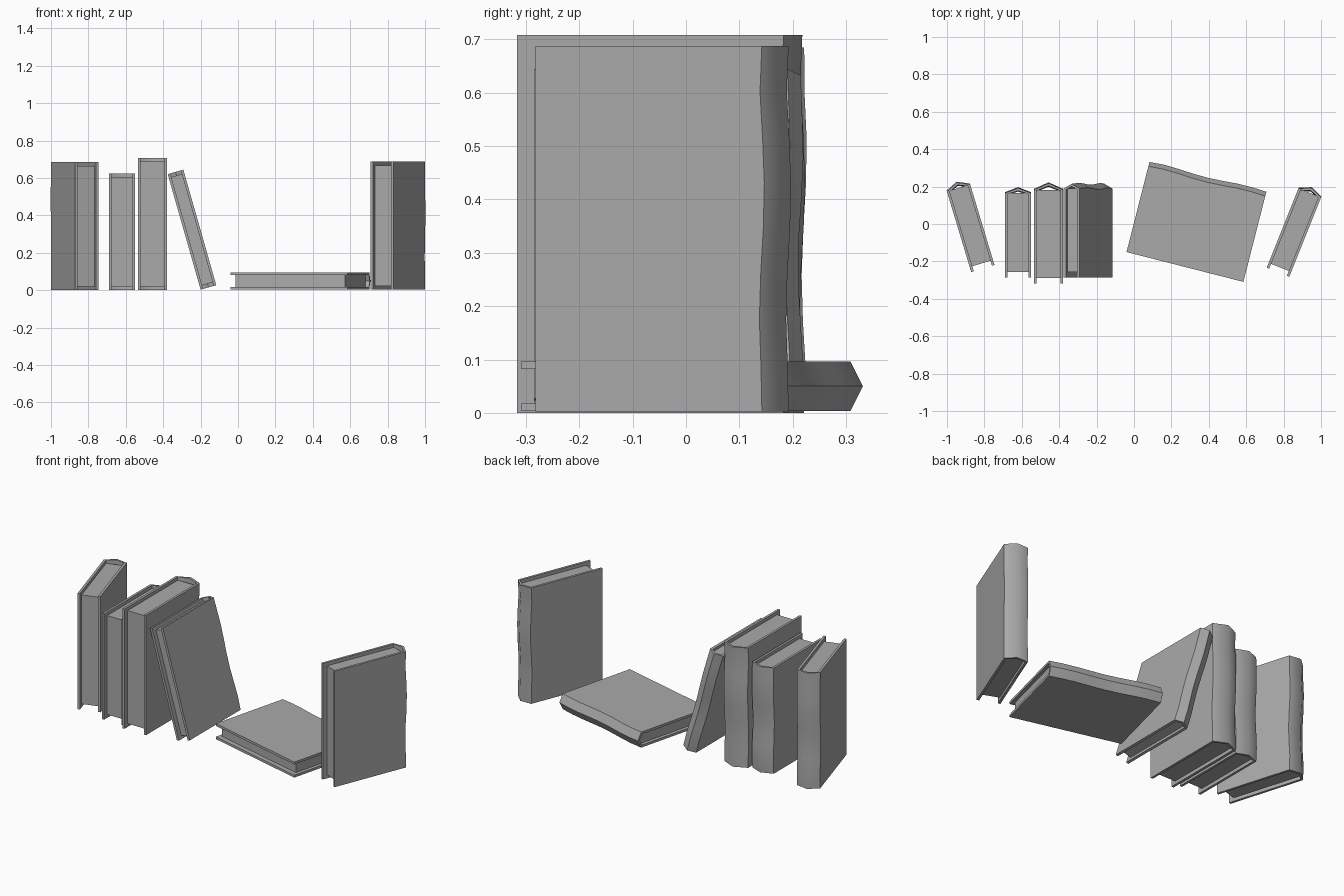
import bpy, bmesh, random
from math import radians, sin
from mathutils import Matrix, Vector

if "Cube" in bpy.data.objects:
    bpy.data.objects.remove(bpy.data.objects["Cube"], do_unlink=True)
random.seed(4)

grey = bpy.data.materials.new("plain grey")
grey.use_nodes = True
colour = (0.4, 0.4, 0.4, 1)
grey.diffuse_color = colour
grey.node_tree.nodes["Principled BSDF"].inputs["Base Color"].default_value = colour

BOARD = 0.014   # cover thickness
LEVELS = 9      # rings along the spine


def add_object(name, bm, matrix, smooth):
    bmesh.ops.recalc_face_normals(bm, faces=bm.faces)
    mesh = bpy.data.meshes.new(name)
    bm.to_mesh(mesh)
    bm.free()
    mesh.materials.append(grey)
    obj = bpy.data.objects.new(name, mesh)
    bpy.context.collection.objects.link(obj)
    obj.matrix_world = matrix
    if smooth:
        bpy.ops.object.select_all(action='DESELECT')
        obj.select_set(True)
        bpy.context.view_layer.objects.active = obj
        bpy.ops.object.shade_smooth_by_angle(angle=radians(50))


def cover(name, t, depth, h, tip, matrix):
    """Folded cover: two boards joined by a ridged, slightly wavy spine."""
    bm = bmesh.new()
    rings = []
    phase = random.uniform(0, 6)
    for i in range(LEVELS):
        f = i / (LEVELS - 1)
        wave = 0.005 * sin(phase + f * 9) if 0 < i < LEVELS - 1 else 0
        w, v = t / 2, t / 2 - BOARD
        outer = [(-w, 0), (-w, depth + wave), (0, depth + tip + wave),
                 (w, depth + wave), (w, 0)]
        inner = [(v, 0), (v, depth - 0.005 + wave), (0, depth + tip - BOARD + wave),
                 (-v, depth - 0.005 + wave), (-v, 0)]
        rings.append([bm.verts.new((x, y, f * h)) for x, y in outer + inner])
    n = len(rings[0])
    for a, b in zip(rings, rings[1:]):
        for k in range(n):
            bm.faces.new((a[k], a[(k + 1) % n], b[(k + 1) % n], b[k]))
    for ring in (rings[0], rings[-1]):
        for k in range(4):
            bm.faces.new((ring[k], ring[k + 1], ring[8 - k], ring[9 - k]))
    add_object(name + "_cover", bm, matrix, True)


def pages(name, t, depth, h, matrix):
    """Page block set back from the cover edges."""
    bm = bmesh.new()
    bmesh.ops.create_cube(bm, size=1)
    size = Vector((t - 2 * BOARD, depth - 0.028, h - 0.04))
    bmesh.ops.scale(bm, vec=size, verts=bm.verts)
    bmesh.ops.translate(bm, vec=(0, 0.028 + size.y / 2, h / 2), verts=bm.verts)
    add_object(name + "_pages", bm, matrix, False)


# name, thickness, depth, height, ridge, fore-edge position, turn, lean
books = [
    ("left_book", 0.13, 0.45, 0.685, 0.03, (-0.808, -0.238, 0), 16.8, 0),
    ("short_book", 0.14, 0.45, 0.625, 0.027, (-0.62, -0.285, 0), 0, 0),
    ("tall_book", 0.155, 0.5, 0.708, 0.035, (-0.457, -0.317, 0), 0, 0),
    ("leaning_book", 0.087, 0.475, 0.642, 0.025, (-0.158, -0.285, 0.015), 0, -15.9),
    ("lying_book", 0.092, 0.473, 0.645, 0.024, (-0.04, -0.15, 0.05), -14.3, 90),
    ("right_book", 0.13, 0.457, 0.685, 0.028, (0.77, -0.258, 0.003), -21.8, 0),
]
for name, t, depth, h, ridge, pos, turn, lean in books:
    m = (Matrix.Translation(pos) @ Matrix.Rotation(radians(turn), 4, 'Z')
         @ Matrix.Rotation(radians(lean), 4, 'Y'))
    cover(name, t, depth, h, ridge, m)
    pages(name, t, depth, h, m)
